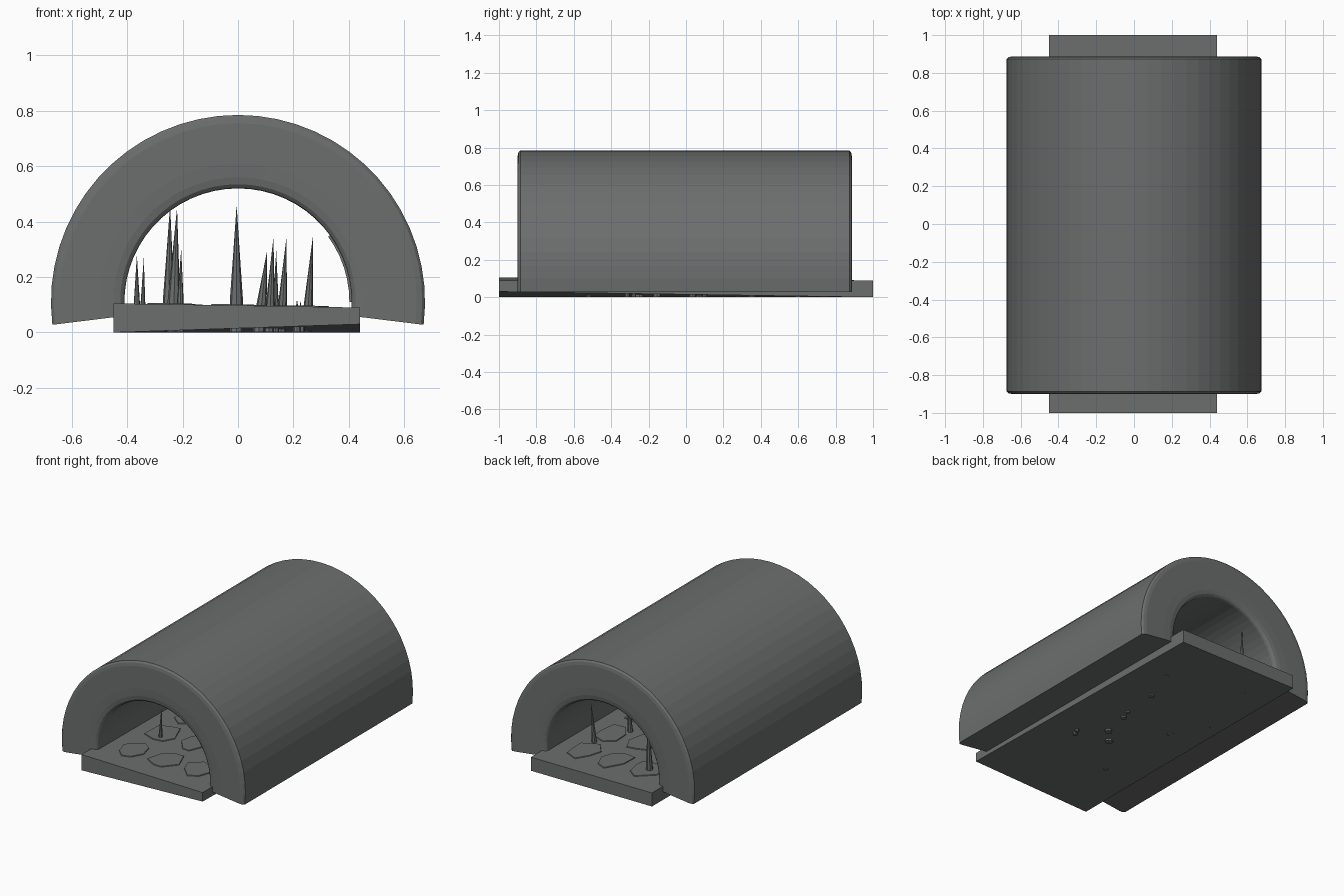
import bpy, bmesh, math, random
from mathutils import Vector

if "Cube" in bpy.data.objects:
    bpy.data.objects.remove(bpy.data.objects["Cube"])

random.seed(4)
stone = bpy.data.materials.new("grey stone")
stone.diffuse_color = (0.15, 0.157, 0.155, 1)
stone.use_nodes = True
stone.node_tree.nodes["Principled BSDF"].inputs["Base Color"].default_value = stone.diffuse_color


def make(name, verts, faces, smooth=None):
    me = bpy.data.meshes.new(name)
    me.from_pydata(verts, [], faces)
    bm = bmesh.new()
    bm.from_mesh(me)
    bmesh.ops.recalc_face_normals(bm, faces=bm.faces[:])
    bm.to_mesh(me)
    bm.free()
    ob = bpy.data.objects.new(name, me)
    bpy.context.collection.objects.link(ob)
    me.materials.append(stone)
    if smooth:
        bpy.context.view_layer.objects.active = ob
        ob.select_set(True)
        bpy.ops.object.shade_smooth_by_angle(angle=math.radians(smooth))
        ob.select_set(False)
    return ob


def swept_arch(name, profile, a0, a1, n, cz=0.11):
    """Sweep a closed (radius, y) profile around the tunnel axis."""
    m = len(profile)
    verts, faces = [], []
    for i in range(n + 1):
        a = math.radians(a0 + (a1 - a0) * i / n)
        verts += [(r * math.cos(a), y, cz + r * math.sin(a)) for r, y in profile]
    for i in range(n):
        for j in range(m):
            k = (j + 1) % m
            faces.append((i * m + j, i * m + k, (i + 1) * m + k, (i + 1) * m + j))
    faces += [tuple(range(m)), tuple(range(n * m, n * m + m))]
    return make(name, verts, faces)


# Thick tunnel vault with softened rims
rim = [(0.41, -0.872), (0.414, -0.884), (0.425, -0.893), (0.45, -0.898), (0.5, -0.90),
       (0.645, -0.90), (0.665, -0.896), (0.675, -0.886)]
back = [(r, -y - 0.013) for r, y in reversed(rim)]
swept_arch("tunnel_vault", rim + back, -7, 187, 32)

# Thin loose slab on the right inner wall
swept_arch("wall_slab", [(0.402, -0.55), (0.402, -0.05), (0.412, -0.05), (0.412, -0.55)], 0, 36, 6)

# Slightly warped floor slab
make("floor_slab",
     [(-0.45, -1, 0), (0.44, -1, 0.03), (0.44, 1, 0), (-0.45, 1, 0),
      (-0.45, -1, 0.105), (0.44, -1, 0.09), (0.44, 1, 0.09), (-0.45, 1, 0.09)],
     [(0, 1, 3), (1, 2, 3), (4, 5, 7), (5, 6, 7), (0, 1, 5, 4), (1, 2, 6, 5),
      (2, 3, 7, 6), (3, 0, 4, 7)])


def floor_z(x, y):
    u, v = (0.44 - x) / 0.89, (1 - y) / 2
    return 0.09 + 0.015 * max(0, u + v - 1)


# Irregular flat paving stones over the floor
for i in range(3):
    for j in range(6):
        cx, cy = -0.23 + 0.23 * i, -0.76 + 0.3 * j
        rx, ry, n = 0.105, 0.14, 7
        ring = []
        for k in range(n):
            a = math.tau * (k + random.uniform(-0.3, 0.3)) / n
            s = random.uniform(0.75, 1.05)
            ring.append((cx + rx * s * math.cos(a), cy + ry * s * math.sin(a)))
        verts = [(x, y, floor_z(x, y) - 0.01) for x, y in ring]
        verts += [(cx + 0.95 * (x - cx), cy + 0.95 * (y - cy), floor_z(x, y) + 0.005)
                  for x, y in ring]
        faces = [(k, (k + 1) % n, n + (k + 1) % n, n + k) for k in range(n)]
        make("paving_stone", verts, faces + [tuple(range(n)), tuple(range(n, 2 * n))])


def spike(tip_x, height, base_x, y, r):
    n = 8
    base = Vector((base_x, y, 0.002))
    tip = Vector((tip_x, y + 0.01, height))
    verts = []
    for t, s in ((0, 1), (0.25, 0.95), (0.6, 0.5)):
        c = base.lerp(tip, t)
        verts += [(c.x + r * s * math.cos(math.tau * k / n),
                   c.y + r * s * math.sin(math.tau * k / n), c.z) for k in range(n)]
    verts.append(tuple(tip))
    faces = [tuple(range(n))]
    for q in range(2):
        for k in range(n):
            m = (k + 1) % n
            faces.append((q * n + k, q * n + m, q * n + n + m, q * n + n + k))
    faces += [(2 * n + k, 2 * n + (k + 1) % n, 3 * n) for k in range(n)]
    make("stalagmite", verts, faces, 40)


# Stalagmites: tip x, tip height, base x, y, base radius
for s in [(-0.245, 0.46, -0.252, 0.74, 0.022), (-0.22, 0.45, -0.235, 0.07, 0.024),
          (-0.205, 0.30, -0.21, -0.52, 0.015), (-0.365, 0.28, -0.365, 0.28, 0.014),
          (-0.34, 0.27, -0.345, 0.33, 0.011), (-0.005, 0.46, -0.006, -0.25, 0.025),
          (0.105, 0.295, 0.075, -0.156, 0.022), (0.128, 0.345, 0.112, 0.035, 0.018),
          (0.138, 0.295, 0.135, 0.10, 0.013), (0.175, 0.345, 0.155, 0.353, 0.018),
          (0.27, 0.345, 0.247, 0.6, 0.018), (0.213, 0.12, 0.213, -0.315, 0.014),
          (0.225, 0.115, 0.228, -0.28, 0.012)]:
    spike(*s)
